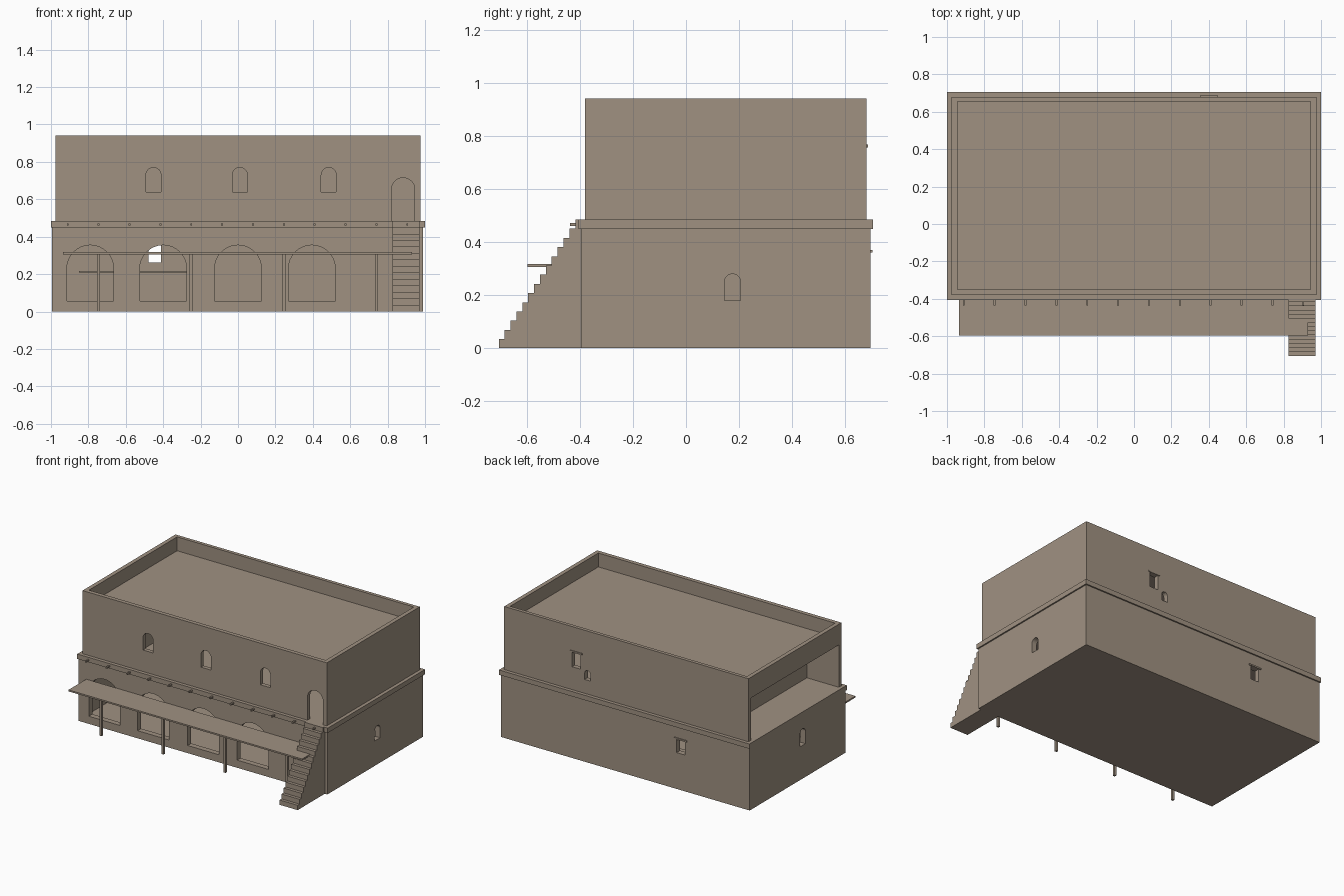
import bpy, bmesh, math

old = bpy.data.objects.get("Cube")
if old:
    bpy.data.objects.remove(old, do_unlink=True)

clay = bpy.data.materials.new("clay plaster")
clay.use_nodes = True
clay.diffuse_color = (0.35, 0.285, 0.222, 1)
bsdf = clay.node_tree.nodes["Principled BSDF"]
bsdf.inputs["Base Color"].default_value = clay.diffuse_color
bsdf.inputs["Roughness"].default_value = 0.9


def prism(name, profile, axis, start, end):
    """Extrude a 2D profile along x or y; the profile's second value is z."""
    bm = bmesh.new()
    place = {"x": lambda u, z: (start, u, z), "y": lambda u, z: (u, start, z)}[axis]
    face = bm.faces.new([bm.verts.new(place(u, z)) for u, z in profile])
    ext = bmesh.ops.extrude_face_region(bm, geom=[face])
    shift = (end - start, 0, 0) if axis == "x" else (0, end - start, 0)
    verts = [g for g in ext["geom"] if isinstance(g, bmesh.types.BMVert)]
    bmesh.ops.translate(bm, verts=verts, vec=shift)
    bmesh.ops.recalc_face_normals(bm, faces=bm.faces)
    mesh = bpy.data.meshes.new(name)
    bm.to_mesh(mesh)
    bm.free()
    mesh.materials.append(clay)
    obj = bpy.data.objects.new(name, mesh)
    bpy.context.collection.objects.link(obj)
    return obj


def box(name, x, y, z):
    profile = [(x[0], z[0]), (x[1], z[0]), (x[1], z[1]), (x[0], z[1])]
    return prism(name, profile, "y", y[0], y[1])


def arch(name, centre, width, bottom, top, axis, start, end):
    r = width / 2
    pts = [(centre - r, bottom), (centre + r, bottom)]
    for i in range(17):
        a = math.pi * i / 16
        pts.append((centre + r * math.cos(a), top - r + r * math.sin(a)))
    return prism(name, pts, axis, start, end)


def cut(target, cutter):
    """Subtract the cutter, bake the result and drop the cutter."""
    cutter.hide_render = True
    mod = target.modifiers.new("opening", "BOOLEAN")
    mod.operation = "DIFFERENCE"
    mod.solver = "EXACT"
    mod.object = cutter
    bpy.context.view_layer.update()
    deps = bpy.context.evaluated_depsgraph_get()
    mesh = bpy.data.meshes.new_from_object(target.evaluated_get(deps))
    target.modifiers.clear()
    target.data = mesh
    bpy.data.objects.remove(cutter, do_unlink=True)


# Ground storey: hollow shell with an arcade in front
lower = box("lower_storey", (-0.995, 0.99), (-0.395, 0.695), (0, 0.45))
cut(lower, box("lower_room", (-0.955, 0.95), (-0.355, 0.655), (0.04, 0.5)))
for cx in (-0.79, -0.4, 0, 0.395):
    cut(lower, arch("arcade_cutter", cx, 0.25, 0.055, 0.355, "y", -0.5, -0.3))
cut(lower, arch("left_window_cutter", 0.175, 0.06, 0.18, 0.28, "x", 0.9, 1.1))
cut(lower, arch("right_window_cutter", 0.09, 0.06, 0.24, 0.36, "x", -1.1, -0.9))
cut(lower, box("back_window_cutter", (-0.478, -0.412), (0.6, 0.8), (0.262, 0.36)))

# Projecting floor slab between the storeys
box("floor_band", (-1, 1), (-0.405, 0.705), (0.45, 0.485))

# Upper storey: parapet roof, room and open end gallery
upper = box("upper_storey", (-0.975, 0.975), (-0.38, 0.68), (0.485, 0.94))
cut(upper, box("roof_well", (-0.945, 0.945), (-0.35, 0.655), (0.84, 1)))
cut(upper, box("upper_room", (-0.69, 0.945), (-0.35, 0.645), (0.47, 0.79)))
cut(upper, box("gallery", (-1.1, -0.72), (-0.35, 0.65), (0.47, 0.79)))
for cx in (-0.452, 0.01, 0.485):
    cut(upper, arch("upper_window_cutter", cx, 0.08, 0.64, 0.77, "y", -0.5, -0.3))
cut(upper, arch("doorway_cutter", 0.883, 0.124, 0.47, 0.715, "y", -0.5, -0.3))
cut(upper, box("upper_back_cutter", (0.367, 0.433), (0.6, 0.8), (0.65, 0.757)))
cut(upper, arch("small_back_cutter", 0.31, 0.045, 0.585, 0.655, "y", 0.6, 0.8))

# Lintels over the back windows
box("lower_lintel", (-0.495, -0.395), (0.66, 0.702), (0.36, 0.371))
box("upper_lintel", (0.352, 0.448), (0.65, 0.686), (0.757, 0.768))

# Wall shelf inside the ground storey
box("wall_shelf", (-0.85, -0.2), (0.55, 0.655), (0.21, 0.218))

# Porch roof and posts
box("porch_roof", (-0.935, 0.93), (-0.597, -0.395), (0.306, 0.317))
for i in range(4):
    x = -0.745 + 0.495 * i
    box("porch_post", (x - 0.008, x + 0.008), (-0.503, -0.487), (0, 0.306))

# Beam ends along the floor band
for i in range(12):
    x = -0.91 + 0.165 * i
    box("beam_end", (x - 0.005, x + 0.005), (-0.437, -0.4), (0.46, 0.471))

# Outside staircase
steps = 14
run, rise = 0.31 / steps, 0.485 / steps
profile = [(-0.395, 0), (-0.705, 0)]
for i in range(steps):
    profile += [(-0.705 + run * i, rise * (i + 1)), (-0.705 + run * (i + 1), rise * (i + 1))]
prism("staircase", profile, "x", 0.825, 0.97)
